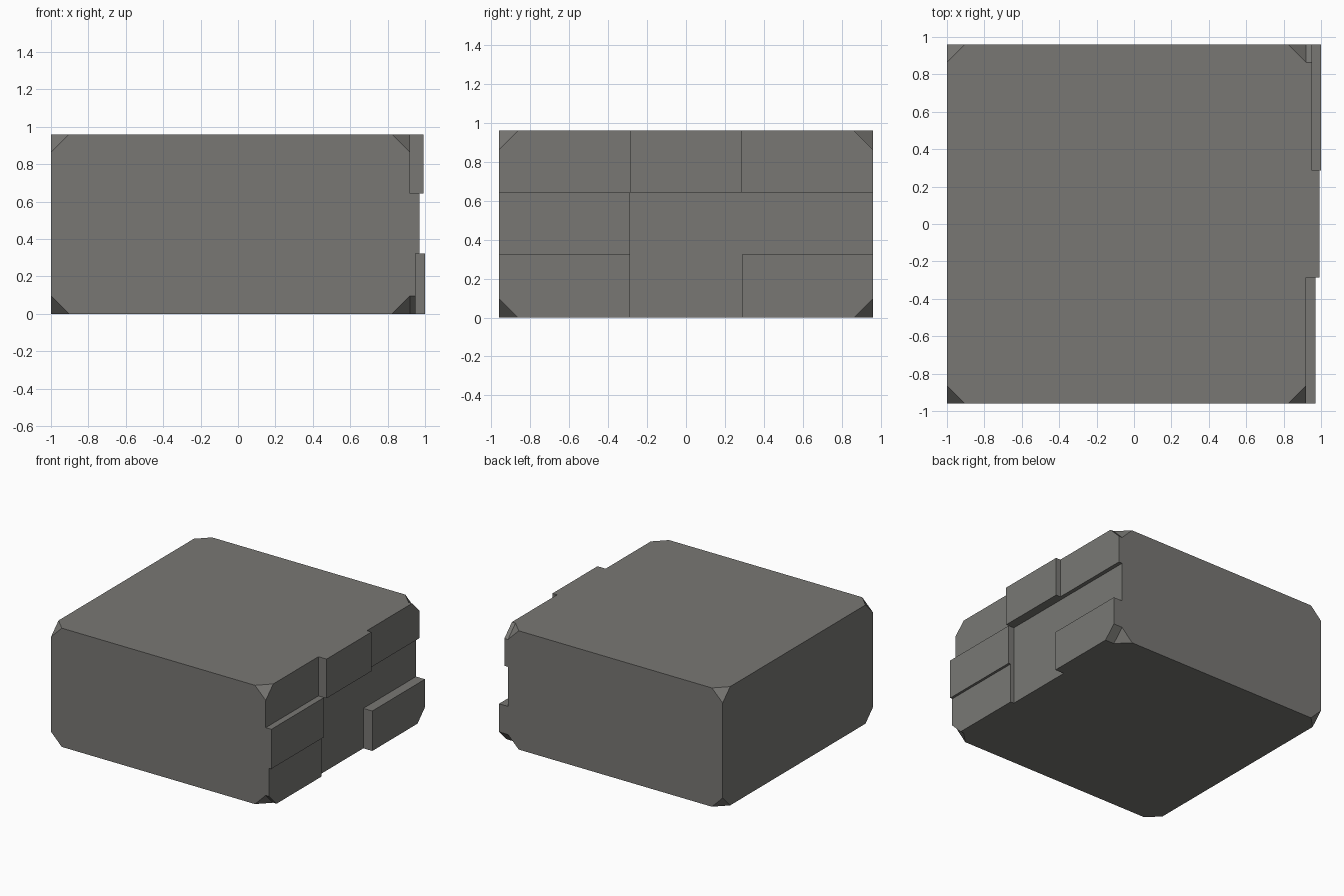
import bpy, bmesh
from mathutils import Vector, Matrix

if "Cube" in bpy.data.objects:
    bpy.data.objects.remove(bpy.data.objects["Cube"])

BASE_X = 0.92            # plane of the deepest cells on the right side
HALF, HEIGHT, CHAMFER = 0.96, 0.96, 0.096
Y_CUTS, Z_CUTS = (-0.287, 0.287), (0.323, 0.643)
# depth of each cell: rows from bottom to top, columns from front to back
DEPTH = ((0.95, 0.92, 1.00),
         (0.97, 0.92, 0.92),
         (0.92, 0.993, 0.952))


def right_faces(bm):
    bm.normal_update()
    return [f for f in bm.faces if f.normal.x > 0.99]


def cell_depth(face):
    c = face.calc_center_median()
    return DEPTH[sum(c.z > z for z in Z_CUTS)][sum(c.y > y for y in Y_CUTS)]


def cut_right_side(bm, point, normal):
    faces = right_faces(bm)
    edges = {e for f in faces for e in f.edges}
    verts = {v for f in faces for v in f.verts}
    bmesh.ops.bisect_plane(bm, geom=faces + list(edges) + list(verts),
                           plane_co=point, plane_no=normal)


bm = bmesh.new()

# main block with its eight corners clipped
size = Matrix.Diagonal((BASE_X + 1, 2 * HALF, HEIGHT, 1))
place = Matrix.Translation(((BASE_X - 1) / 2, 0, HEIGHT / 2))
bmesh.ops.create_cube(bm, size=1, matrix=place @ size)
bmesh.ops.bevel(bm, geom=bm.verts[:], offset=CHAMFER, offset_type='OFFSET',
                segments=1, affect='VERTICES')

# three by three grid on the right side
for y in Y_CUTS:
    cut_right_side(bm, Vector((0, y, 0)), Vector((0, 1, 0)))
for z in Z_CUTS:
    cut_right_side(bm, Vector((0, 0, z)), Vector((0, 0, 1)))

# raise the cells level by level
for level in sorted({d for row in DEPTH for d in row} - {BASE_X}):
    raised = [f for f in right_faces(bm) if cell_depth(f) > level - 1e-4]
    new = bmesh.ops.extrude_face_region(bm, geom=raised)["geom"]
    for v in new:
        if isinstance(v, bmesh.types.BMVert):
            v.co.x = level
bm.normal_update()

mesh = bpy.data.meshes.new("stepped_stone_block")
bm.to_mesh(mesh)
bm.free()
block = bpy.data.objects.new("stepped_stone_block", mesh)
bpy.context.collection.objects.link(block)

# single warm grey stone
stone = bpy.data.materials.new("warm grey stone")
stone.diffuse_color = (0.19, 0.187, 0.175, 1)
stone.use_nodes = True
stone.node_tree.nodes["Principled BSDF"].inputs["Base Color"].default_value = stone.diffuse_color
mesh.materials.append(stone)
